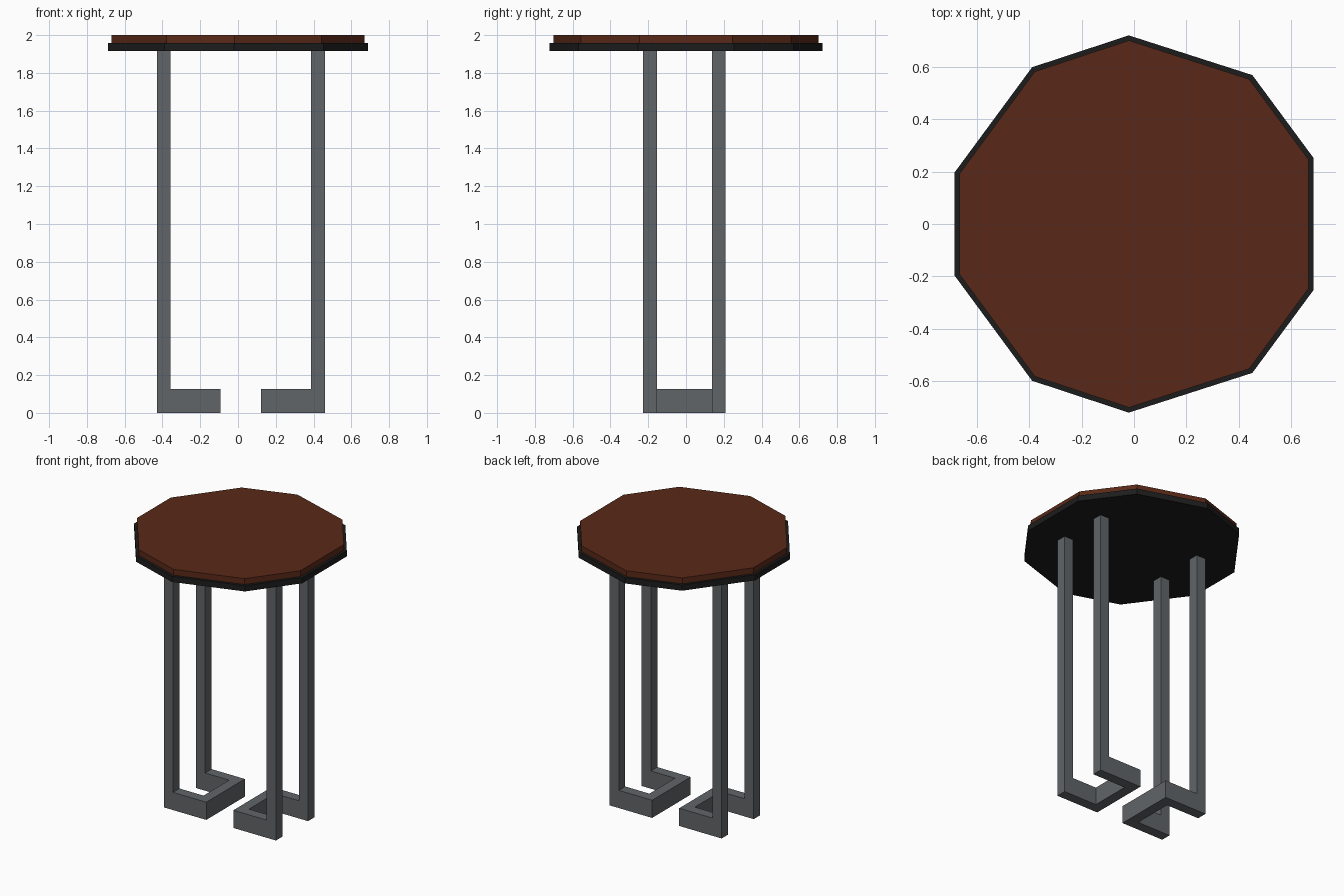
import bpy

if "Cube" in bpy.data.objects:
    bpy.data.objects.remove(bpy.data.objects["Cube"])


def material(name, color):
    m = bpy.data.materials.new(name)
    m.diffuse_color = color
    m.use_nodes = True
    m.node_tree.nodes["Principled BSDF"].inputs["Base Color"].default_value = m.diffuse_color
    return m


def prism(name, pts, z0, z1, mat=None):
    """Extrude a counter-clockwise outline from z0 to z1."""
    n = len(pts)
    verts = [(x, y, z) for z in (z0, z1) for x, y in pts]
    faces = [tuple(reversed(range(n))), tuple(range(n, 2 * n))]
    faces += [(i, (i + 1) % n, n + (i + 1) % n, n + i) for i in range(n)]
    mesh = bpy.data.meshes.new(name)
    mesh.from_pydata(verts, [], faces)
    if mat:
        mesh.materials.append(mat)
    ob = bpy.data.objects.new(name, mesh)
    bpy.context.collection.objects.link(ob)
    return ob


def rect(x0, x1, y0, y1):
    return [(x0, y0), (x1, y0), (x1, y1), (x0, y1)]


brown = material("wood_brown", (0.10, 0.022, 0.009, 1))
black = material("trim_black", (0.012, 0.012, 0.012, 1))
steel = material("leg_grey", (0.12, 0.13, 0.14, 1))

# Ten-sided top: half outline mirrored across the x axis
half = [(0.687, 0.253), (0.453, 0.57), (-0.02, 0.722), (-0.39, 0.60), (-0.687, 0.197)]
outline = half + [(x, -y) for x, y in reversed(half)]
prism("table_top_base", outline, 1.917, 1.958, black)
prism("table_top", [(x * 0.973, y * 0.973) for x, y in outline], 1.958, 2.0, brown)

# Two leg frames: U-shaped foot open to the outside, with a post on each arm
T = 0.073
Y0, Y1 = -0.227, 0.21
for side, outer, inner, s in (("left", -0.43, -0.093, 1), ("right", 0.46, 0.122, -1)):
    foot = [(outer, Y0), (inner, Y0), (inner, Y1), (outer, Y1),
            (outer, Y1 - T), (inner - s * T, Y1 - T),
            (inner - s * T, Y0 + T), (outer, Y0 + T)]
    prism(side + "_foot", foot if s > 0 else foot[::-1], 0, 0.127, steel)
    x0, x1 = sorted((outer, outer + s * T))
    prism(side + "_front_leg", rect(x0, x1, Y0, Y0 + T), 0.127, 1.917, steel)
    prism(side + "_back_leg", rect(x0, x1, Y1 - T, Y1), 0.127, 1.917, steel)
